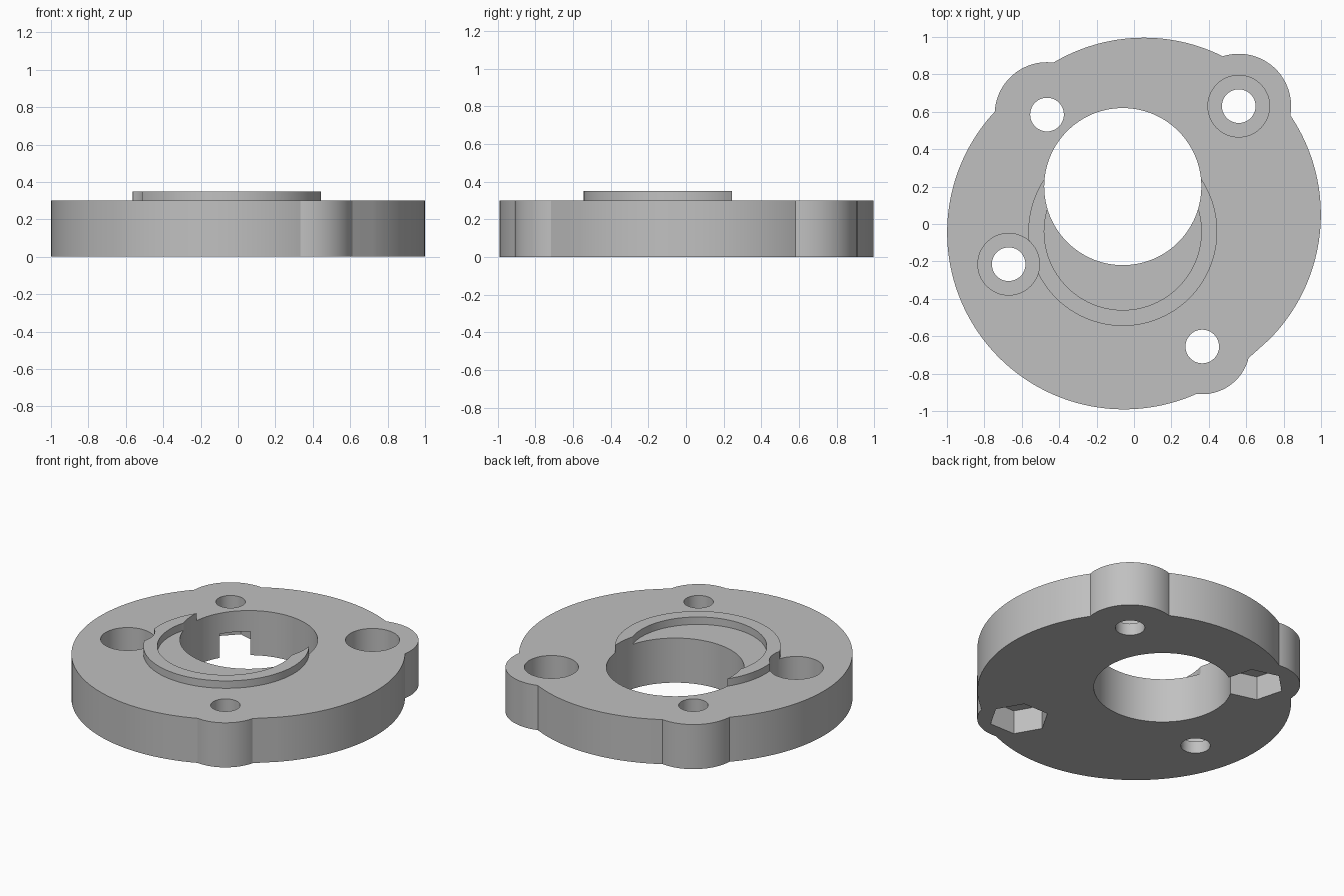
import bpy
import bmesh
import math
from mathutils import Vector, Matrix

cube = bpy.data.objects.get("Cube")
if cube:
    bpy.data.objects.remove(cube, do_unlink=True)

grey = bpy.data.materials.new("mid grey")
grey.use_nodes = True
colour = (0.53, 0.53, 0.53, 1)
grey.diffuse_color = colour
grey.node_tree.nodes["Principled BSDF"].inputs["Base Color"].default_value = colour

THICK = 0.30
RIM = 0.35
OVER = 0.60     # cutters reach above and below the plate
UNDER = -0.20


def prism(name, outline, z0, z1):
    """Extrude a closed 2D outline between two heights."""
    bm = bmesh.new()
    base = bm.faces.new([bm.verts.new((x, y, z0)) for x, y in outline])
    ext = bmesh.ops.extrude_face_region(bm, geom=[base])
    top = [v for v in ext["geom"] if isinstance(v, bmesh.types.BMVert)]
    bmesh.ops.translate(bm, verts=top, vec=(0, 0, z1 - z0))
    bmesh.ops.recalc_face_normals(bm, faces=bm.faces)
    mesh = bpy.data.meshes.new(name)
    bm.to_mesh(mesh)
    bm.free()
    mesh.materials.append(grey)
    obj = bpy.data.objects.new(name, mesh)
    bpy.context.collection.objects.link(obj)
    return obj


def arc(centre, r, start=0.0, sweep=360.0, n=96):
    steps = n if sweep == 360 else n - 1
    angles = [math.radians(start + sweep * i / steps) for i in range(n)]
    return [(centre[0] + r * math.cos(a), centre[1] + r * math.sin(a)) for a in angles]


def combine(target, helper, operation):
    """Apply a boolean and discard the helper."""
    mod = target.modifiers.new(operation.title(), "BOOLEAN")
    mod.operation, mod.solver, mod.object = operation, "EXACT", helper
    helper.hide_render = True
    graph = bpy.context.evaluated_depsgraph_get()
    mesh = bpy.data.meshes.new_from_object(target.evaluated_get(graph))
    target.modifiers.clear()
    target.data = mesh
    bpy.data.objects.remove(helper, do_unlink=True)


def cut(target, centre, r, z0, z1, n=96, turn=0):
    combine(target, prism("cutter", arc(centre, r, turn, n=n), z0, z1), "DIFFERENCE")


# Screw positions
back_right, back_left = (-0.465, 0.585), (0.56, 0.63)
front_left, front_right = (0.365, -0.655), (-0.67, -0.215)

# Slightly elongated round plate
outline = arc((0.053, 0.05), 0.946, -45, 180) + arc((-0.053, -0.045), 0.946, 135, 180)
plate = prism("flange_plate", outline, 0, THICK)

# Rounded lobes around the screws
for centre, r in ((back_right, 0.28), (back_left, 0.28), (front_left, 0.255)):
    combine(plate, prism("lobe", arc(centre, r), 0, THICK), "UNION")

# Raised rim, offset from the bore
rim_centre = (-0.06, -0.04)
rim = prism("rim", arc(rim_centre, 0.505), 0.2, RIM)
cut(rim, rim_centre, 0.42, UNDER, OVER)
combine(plate, rim, "UNION")

# Main bore
cut(plate, (-0.06, 0.2), 0.42, UNDER, OVER, n=128)

# Screw holes
for centre in (back_right, back_left, front_left, front_right):
    cut(plate, centre, 0.09, UNDER, OVER, n=48)

# Counterbores from above
for centre in (back_left, front_right):
    cut(plate, centre, 0.165, 0.08, OVER, n=64)

# Hexagonal nut pockets from below
for centre, turn in ((back_right, 45), (front_left, 0)):
    cut(plate, centre, 0.184, UNDER, 0.16, n=6, turn=turn)

bpy.ops.object.select_all(action="DESELECT")
plate.select_set(True)
bpy.context.view_layer.objects.active = plate
bpy.ops.object.shade_smooth_by_angle(angle=math.radians(25))
